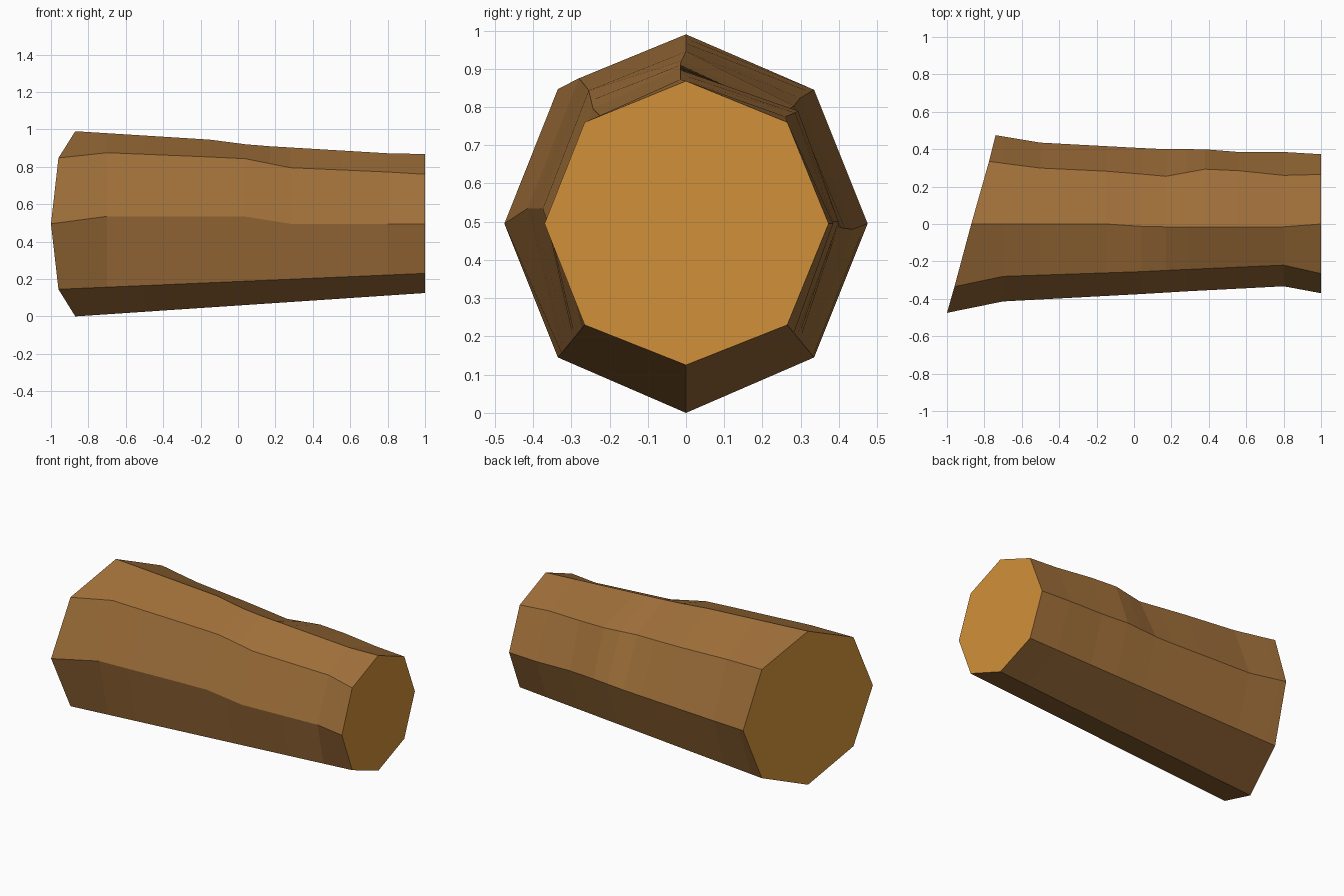
import bpy, bmesh
from mathutils import Vector

if "Cube" in bpy.data.objects:
    bpy.data.objects.remove(bpy.data.objects["Cube"])


def material(name, rgb):
    m = bpy.data.materials.new(name)
    m.diffuse_color = (*rgb, 1)
    m.use_nodes = True
    m.node_tree.nodes["Principled BSDF"].inputs["Base Color"].default_value = m.diffuse_color
    return m


# The eight long ridges of the log, as (x, y, z) paths from the slanted cut to the straight cut
back = [(-.74, .475, .495), (-.5, .435, .48), (.15, .4, .485), (.37, .4, .50),
        (.55, .385, .50), (.8, .385, .495), (1, .373, .495)]
back_top = [(-.775, .335, .845), (-.52, .3, .825), (-.1, .28, .80), (.17, .255, .785),
            (.39, .295, .79), (.56, .285, .785), (.8, .26, .775), (1, .265, .76)]
top = [(-.87, 0, .99), (-.15, 0, .945), (.08, -.015, .915), (.8, -.015, .872), (1, 0, .868)]
front_top = [(-.96, -.335, .847), (-.7, -.28, .875), (.03, -.255, .845),
             (.28, -.243, .795), (.8, -.22, .772), (1, -.265, .76)]
front = [(-1, -.475, .495), (-.72, -.415, .535), (.03, -.375, .535),
         (.28, -.36, .495), (.8, -.333, .495), (1, -.37, .495)]
front_low = [(-.96, -.335, .145), (1, -.265, .23)]
bottom = [(-.87, 0, 0), (1, 0, .125)]
back_low = [(-.775, .335, .145), (1, .265, .23)]
ridges = [back, back_top, top, front_top, front, front_low, bottom, back_low]
stations = [-.7, -.5, -.15, .04, .17, .28, .38, .56, .8]


def at(path, x):
    """Point on a ridge at position x."""
    for a, b in zip(path, path[1:]):
        if x <= b[0]:
            return Vector(a).lerp(Vector(b), (x - a[0]) / (b[0] - a[0]))
    return Vector(path[-1])


# Log: rings of eight points, bridged with bark and capped with cut wood
bm = bmesh.new()
rows = [[r[0] for r in ridges]]
rows += [[at(r, x) for r in ridges] for x in stations]
rows += [[r[-1] for r in ridges]]
rings = [[bm.verts.new(p) for p in row] for row in rows]
for a, b in zip(rings, rings[1:]):
    for i in range(8):
        j = (i + 1) % 8
        bm.faces.new((a[i], a[j], b[j], b[i]))
for cap in (rings[0], rings[-1]):
    bm.faces.new(cap).material_index = 1
bmesh.ops.recalc_face_normals(bm, faces=bm.faces)

mesh = bpy.data.meshes.new("log")
bm.to_mesh(mesh)
bm.free()
mesh.materials.append(material("bark brown", (.35, .16, .042)))
mesh.materials.append(material("cut wood", (.64, .28, .04)))
log = bpy.data.objects.new("log", mesh)
bpy.context.collection.objects.link(log)
